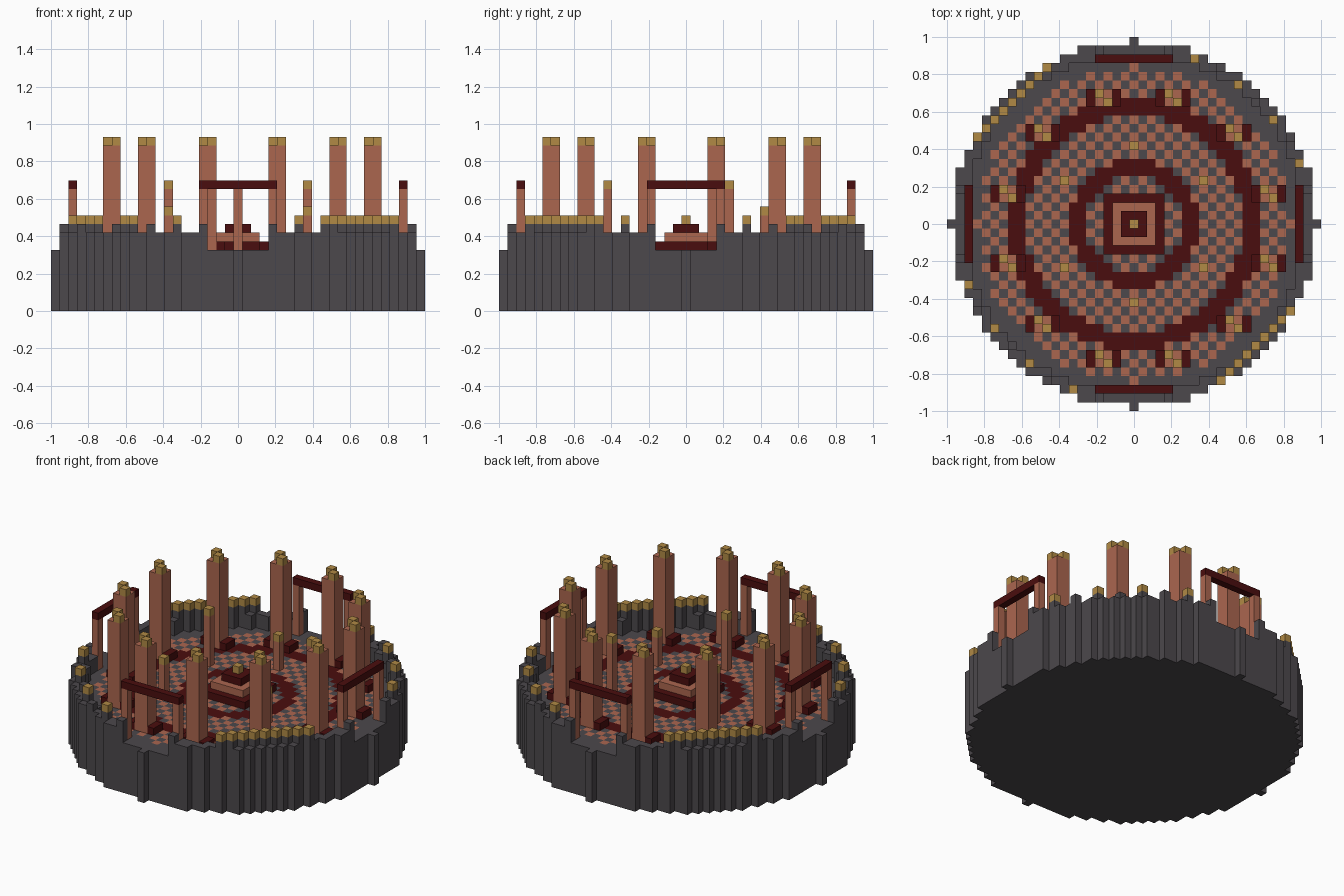
import bpy
import bmesh

if "Cube" in bpy.data.objects:
    bpy.data.objects.remove(bpy.data.objects["Cube"], do_unlink=True)

R = 21                  # disc radius in blocks
V = 2 / (2 * R + 1)     # block size
FLOOR = 7               # floor level in blocks
STONE, CLAY, MAROON, GOLD = range(4)


def make_material(name, hex_code):
    rgb = [int(hex_code[i:i + 2], 16) / 255 for i in (0, 2, 4)]
    lin = [((c + 0.055) / 1.055) ** 2.4 if c > 0.04 else c / 12.92 for c in rgb]
    mat = bpy.data.materials.new(name)
    mat.use_nodes = True
    mat.diffuse_color = (*lin, 1)
    bsdf = mat.node_tree.nodes["Principled BSDF"]
    bsdf.inputs["Base Color"].default_value = (*lin, 1)
    bsdf.inputs["Roughness"].default_value = 0.9
    return mat


MATERIALS = [
    make_material("dark_stone", "4c484c"),
    make_material("clay", "ab664f"),
    make_material("maroon", "4a0d0e"),
    make_material("gold", "b18a45"),
]


def extrude_cells(name, cells, z0, z1, color, top_rule=None):
    """Raise a set of grid cells from level z0 to z1; shared walls are left out."""
    cells = set(cells)
    bm = bmesh.new()
    cache = {}

    def vert(x, y, z):
        key = (x, y, z)
        if key not in cache:
            cache[key] = bm.verts.new(((x - 0.5) * V, (y - 0.5) * V, z * V))
        return cache[key]

    for x, y in sorted(cells):
        corners = [(x, y), (x + 1, y), (x + 1, y + 1), (x, y + 1)]
        top = bm.faces.new([vert(*c, z1) for c in corners])
        top.material_index = top_rule(x, y) if top_rule else color
        bottom = bm.faces.new([vert(*c, z0) for c in reversed(corners)])
        bottom.material_index = color
        sides = [(0, -1), (1, 0), (0, 1), (-1, 0)]
        for i, (dx, dy) in enumerate(sides):
            if (x + dx, y + dy) not in cells:
                a, b = corners[i], corners[(i + 1) % 4]
                side = bm.faces.new([vert(*a, z0), vert(*b, z0), vert(*b, z1), vert(*a, z1)])
                side.material_index = color
    mesh = bpy.data.meshes.new(name)
    bm.to_mesh(mesh)
    bm.free()
    for mat in MATERIALS:
        mesh.materials.append(mat)
    obj = bpy.data.objects.new(name, mesh)
    bpy.context.collection.objects.link(obj)
    return obj


def rect(x0, x1, y0, y1):
    return [(x, y) for x in range(x0, x1 + 1) for y in range(y0, y1 + 1)]


def floor_color(x, y):
    r = (x * x + y * y) ** 0.5
    if 5.5 <= r < 7.5 or 12.5 <= r < 14.5:
        return MAROON
    if r <= 18 and (x + y) % 2 == 0:
        return CLAY
    return STONE


# Round foundation with chequered floor and two rings
disc = [(x, y) for x, y in rect(-R, R, -R, R) if x * x + y * y <= R * R]
extrude_cells("foundation", disc, 0, FLOOR, STONE, floor_color)

# Parapet wall with four gate openings
wall = [(x, y) for x, y in disc
        if x * x + y * y > 19.5 ** 2 and min(abs(x), abs(y)) > 3]
extrude_cells("parapet_wall", wall, FLOOR, 9, STONE)

# Merlons, every second one capped with gold
outer = [(x, y) for x, y in wall if x * x + y * y > 388]
merlons = [(x, y) for x, y in outer if (x - y) % 4 == 0]
extrude_cells("merlons", merlons, 9, 10, STONE)
gold_merlons = [(x, y) for x, y in merlons if (x - y) % 8 == 4]
extrude_cells("merlon_caps", gold_merlons, 10, 11, GOLD)

# Twelve tall pillars with side blocks and diagonal caps
spots = [(sx * a, sy * b) for a, b in ((15, 4), (11, 11), (4, 15))
         for sx in (-1, 1) for sy in (-1, 1)]
for n, (x, y) in enumerate(spots, 1):
    extrude_cells(f"pillar_{n}", rect(x, x + 1, y - 1, y), FLOOR, 19, CLAY)
    extrude_cells(f"pillar_cap_{n}", [(x, y), (x + 1, y - 1)], 19, 20, GOLD)
    feet = rect(x - 1, x - 1, y - 1, y) + rect(x + 2, x + 2, y - 1, y)
    extrude_cells(f"pillar_feet_{n}", feet, FLOOR, 8, MAROON)

# Six slim inner posts alternating between tall and short
for s in (-1, 1):
    height = 15 if s < 0 else 12
    trio = [(0, 9 * s), (8, -5 * s), (-8, -5 * s)]
    kind = "tall" if s < 0 else "short"
    extrude_cells(f"{kind}_inner_posts", trio, FLOOR, height - 1, CLAY)
    extrude_cells(f"{kind}_inner_post_caps", trio, height - 1, height, GOLD)

# Gates: two posts and a lintel on each side
for name, side, along_x in (("front", -19, True), ("back", 19, True),
                            ("right", -19, False), ("left", 19, False)):
    beam = [(i, side) if along_x else (side, i) for i in range(-4, 5)]
    extrude_cells(f"{name}_gate_posts", [beam[0], beam[-1]], FLOOR, 14, CLAY)
    extrude_cells(f"{name}_gate_lintel", beam, 14, 15, MAROON)

# Stepped altar in the centre
for step, (half, color) in enumerate(((3, MAROON), (2, CLAY), (1, MAROON), (0, GOLD))):
    extrude_cells(f"altar_step_{step + 1}", rect(-half, half, -half, half),
                  FLOOR + step, FLOOR + step + 1, color)
